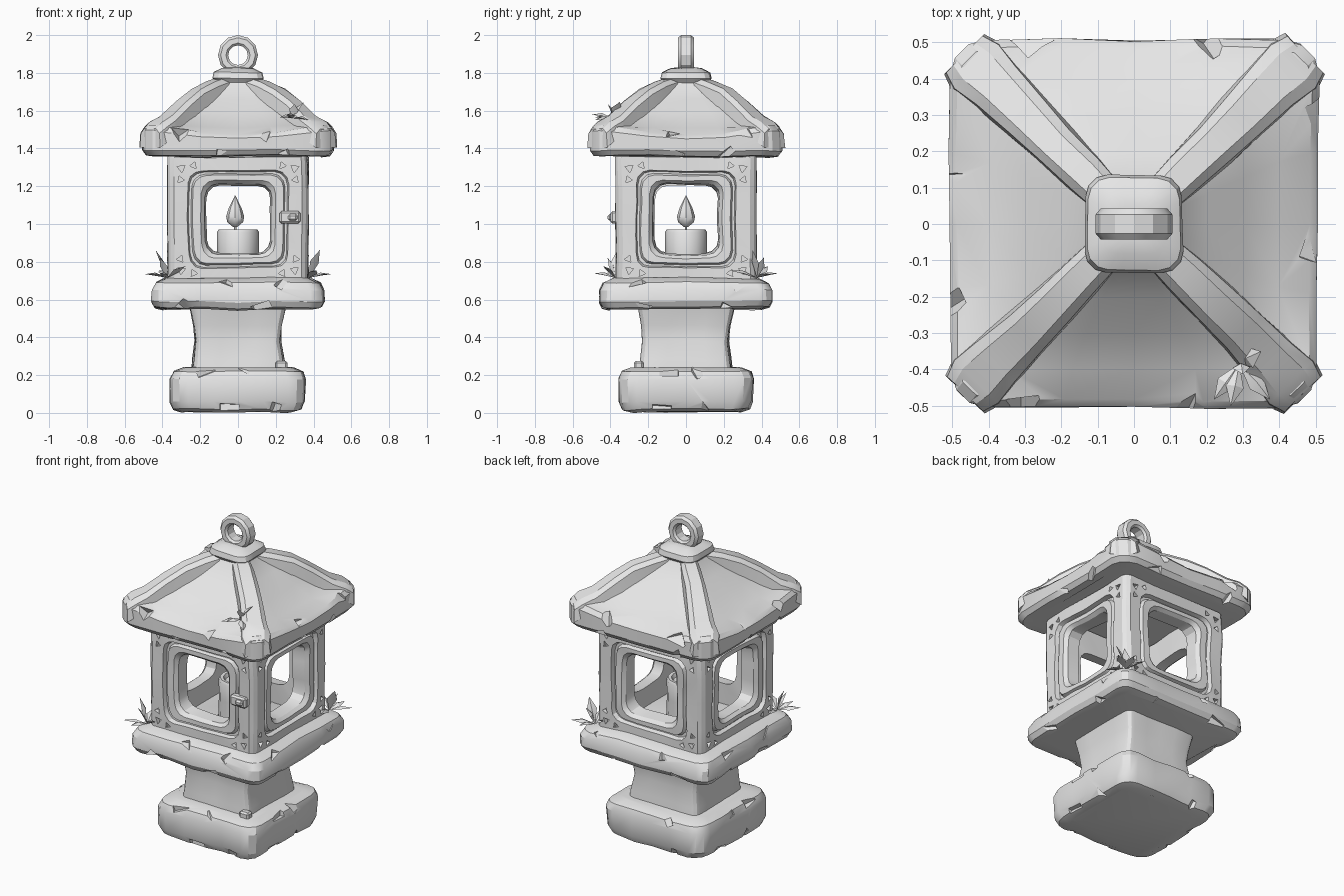
import bpy, bmesh, math, random
from mathutils import Vector, Matrix, Euler, noise

if "Cube" in bpy.data.objects:
    bpy.data.objects.remove(bpy.data.objects["Cube"])

random.seed(4)
stone = bpy.data.materials.new("grey_stone")
stone.diffuse_color = (0.8, 0.8, 0.8, 1)
stone.use_nodes = True
stone.node_tree.nodes["Principled BSDF"].inputs["Base Color"].default_value = stone.diffuse_color


def rough(p, amp):
    """Hand-hewn wobble that depends only on position, so seams stay closed."""
    return p + noise.noise_vector(p * 5.0) * amp


def add_object(name, bm, cutter=None, angle=28):
    bmesh.ops.remove_doubles(bm, verts=bm.verts, dist=0.0005)
    bmesh.ops.recalc_face_normals(bm, faces=bm.faces)
    me = bpy.data.meshes.new(name)
    bm.to_mesh(me)
    bm.free()
    me.materials.append(stone)
    ob = bpy.data.objects.new(name, me)
    bpy.context.collection.objects.link(ob)
    if cutter:
        mod = ob.modifiers.new("cut", 'BOOLEAN')
        mod.operation, mod.solver, mod.object = 'DIFFERENCE', 'EXACT', cutter
        dg = bpy.context.evaluated_depsgraph_get()
        ob.data = bpy.data.meshes.new_from_object(ob.evaluated_get(dg))
        ob.modifiers.clear()
        cutter.hide_render = True
        bpy.data.objects.remove(cutter)
    bpy.ops.object.select_all(action='DESELECT')
    ob.select_set(True)
    bpy.context.view_layer.objects.active = ob
    bpy.ops.object.shade_smooth_by_angle(angle=math.radians(angle))
    return ob


def rect(hw, hh, r, side=3):
    """Rounded rectangle as (u, v) points, with extra points along each side."""
    pts = []
    for k, (sx, sy) in enumerate([(1, 1), (-1, 1), (-1, -1), (1, -1)]):
        for i in range(4):
            a = math.radians(90 * k + 30 * i)
            pts.append(Vector((sx * (hw - r) + r * math.cos(a), sy * (hh - r) + r * math.sin(a))))
    out = []
    for i, p in enumerate(pts):
        out.append(p)
        if i % 4 == 3:
            q = pts[(i + 1) % 16]
            out += [p.lerp(q, (j + 1) / (side + 1)) for j in range(side)]
    return out


def loft(bm, rings, cyclic=False):
    vs = [[bm.verts.new(p) for p in ring] for ring in rings]
    n = len(vs[0])
    for a, b in zip(vs, vs[1:] + (vs[:1] if cyclic else [])):
        for i in range(n):
            bm.faces.new((a[i], a[(i + 1) % n], b[(i + 1) % n], b[i]))
    if not cyclic:
        bm.faces.new(vs[0])
        bm.faces.new(vs[-1])


def chips(edges, count=2, s=0.05):
    """Tumbled cubes along square edges (half width, height, up or down)."""
    bm = bmesh.new()
    for half, z, sign in edges:
        for k in range(4):
            for c in range(count):
                t = (c + random.uniform(0.15, 0.85)) / count * 1.5 - 0.75
                pos = Vector((t * half, -half - s * 0.62, z + sign * s * 0.62))
                m = Matrix.Rotation(k * math.pi / 2, 4, 'Z') @ Matrix.Translation(pos)
                m = m @ Euler([random.uniform(0, 3) for _ in range(3)]).to_matrix().to_4x4()
                m = m @ Matrix.Diagonal((1.4, 1, 1, 1))
                bmesh.ops.create_cube(bm, size=2 * s, matrix=m)
    return add_object("chip_cutter", bm)


def block(name, rings, cutter=None, amp=0.012):
    """Stack of rounded squares: (half width, height, corner radius, corner lift)."""
    bm = bmesh.new()
    loops = []
    for h, z, r, lift in rings:
        loops.append([rough(Vector((p.x, p.y, z + lift * (min(abs(p.x), abs(p.y)) / h) ** 2)), amp)
                      for p in rect(h, h, r)])
    loft(bm, loops)
    return add_object(name, bm, cutter)


# Foot, pedestal and tray
block("base", [(0.29, 0.005, 0.08, 0), (0.335, 0.02, 0.09, 0), (0.353, 0.06, 0.09, 0),
               (0.355, 0.18, 0.09, 0), (0.34, 0.22, 0.09, 0), (0.29, 0.24, 0.08, 0)],
      chips([(0.35, 0.235, 1), (0.35, 0.01, -1)]))
block("pedestal", [(0.245, 0.2, 0.04, 0), (0.238, 0.28, 0.04, 0), (0.225, 0.38, 0.04, 0),
                   (0.232, 0.46, 0.04, 0), (0.255, 0.57, 0.04, 0)])
block("tray", [(0.40, 0.55, 0.06, 0), (0.44, 0.56, 0.07, 0), (0.457, 0.59, 0.07, 0),
               (0.455, 0.65, 0.07, 0), (0.435, 0.69, 0.07, 0), (0.38, 0.715, 0.06, 0)],
      chips([(0.455, 0.70, 1), (0.455, 0.555, -1)]))

# Housing: four framed window walls with pitted corners
ZC = 1.025
profile = [(0.358, 0.33, 0.004, 0.358), (0.338, 0.328, 0.01, 0.372), (0.265, 0.257, 0.07, 0.372),
           (0.258, 0.25, 0.07, 0.345), (0.246, 0.24, 0.07, 0.345), (0.238, 0.232, 0.07, 0.366),
           (0.196, 0.205, 0.07, 0.366), (0.178, 0.188, 0.07, 0.345), (0.17, 0.18, 0.07, 0.27),
           (0.27, 0.33, 0.004, 0.27)]
for k, side in enumerate(["front", "right", "back", "left"]):
    spin = Matrix.Rotation(k * math.pi / 2, 4, 'Z')
    pits = bmesh.new()
    for sx in (-1, 1):
        for sz in (-1, 1):
            for u, v, r, a in [(0.235, 0.285, 0.021, 0.4), (0.3, 0.27, 0.024, 0.9), (0.305, 0.21, 0.021, 1.7)]:
                m = spin @ Matrix.Translation((sx * u, -0.372, ZC + sz * v))
                m = m @ Matrix.Rotation(math.pi / 2, 4, 'X') @ Matrix.Rotation(a * sx * sz, 4, 'Z')
                bmesh.ops.create_cone(pits, cap_ends=True, segments=3, radius1=r, radius2=r,
                                      depth=0.05, matrix=m)
    bm = bmesh.new()
    loft(bm, [[rough(spin @ Vector((p.x, -d, ZC + p.y)), 0.01) for p in rect(hw, hh, r)]
              for hw, hh, r, d in profile], cyclic=True)
    add_object(side + "_window_wall", bm, add_object("pit_cutter", pits))

# Window latch and a loose pebble
for name, pos, size in [("latch", (0.275, -0.375, 1.035), (0.11, 0.05, 0.065)),
                        ("latch_knob", (0.29, -0.4, 1.035), (0.05, 0.03, 0.035)),
                        ("pebble", (0.23, -0.25, 0.25), (0.065, 0.05, 0.05))]:
    bm = bmesh.new()
    bmesh.ops.create_cube(bm, size=1, matrix=Matrix.Translation(pos) @ Matrix.Diagonal((*size, 1)))
    bmesh.ops.bevel(bm, geom=bm.edges[:], offset=0.01, segments=1, affect='EDGES')
    add_object(name, bm)


def lathe(name, profile, seg, x=0, y=0):
    bm = bmesh.new()
    loft(bm, [[Vector((x + r * math.cos(i * math.tau / seg), y + r * math.sin(i * math.tau / seg), z))
               for i in range(seg)] for r, z in profile])
    add_object(name, bm, angle=40)


# Candle
lathe("candle", [(0.115, 0.70), (0.11, 0.85), (0.112, 0.955), (0.104, 0.97), (0.085, 0.968),
                 (0.075, 0.945)], 12)
lathe("wick", [(0.007, 0.93), (0.006, 1.0)], 6, -0.015)
lathe("flame", [(0.012, 0.985), (0.042, 1.01), (0.048, 1.04), (0.034, 1.085), (0.014, 1.125),
                (0.002, 1.15)], 8, -0.015)

# Roof with upswept corners
block("roof", [(0.44, 1.358, 0.09, 0), (0.485, 1.363, 0.1, 0), (0.506, 1.39, 0.1, 0),
               (0.507, 1.455, 0.1, 0.05), (0.487, 1.475, 0.1, 0.06), (0.40, 1.51, 0.06, 0.02),
               (0.30, 1.585, 0.04, 0), (0.2, 1.665, 0.03, 0), (0.12, 1.74, 0.03, 0),
               (0.10, 1.78, 0.03, 0)], chips([(0.505, 1.48, 1), (0.505, 1.36, -1)], 2, 0.045), 0.01)

# Ridge beams along the four roof corners: (distance, top height, half width)
for k, corner in enumerate(["right_back", "left_back", "left_front", "right_front"]):
    spin = Matrix.Rotation(math.pi / 4 + k * math.pi / 2, 4, 'Z')
    bm = bmesh.new()
    rings = []
    for d, z, w in [(0.07, 1.78, 0.05), (0.14, 1.755, 0.055), (0.22, 1.715, 0.06), (0.3, 1.65, 0.066),
                    (0.38, 1.572, 0.075), (0.435, 1.54, 0.085), (0.468, 1.505, 0.07)]:
        rings.append([rough(spin @ Vector((d * math.sqrt(2), a * w, z + b)), 0.008) for a, b in
                      [(-1.1, -0.1), (-1, -0.025), (-0.6, 0), (0.6, 0), (1, -0.025), (1.1, -0.1)]])
    loft(bm, rings)
    add_object(corner + "_roof_ridge", bm)

# Collar and hanging ring
block("collar", [(0.10, 1.73, 0.04, 0), (0.115, 1.75, 0.05, 0), (0.135, 1.772, 0.06, 0),
                 (0.128, 1.803, 0.06, 0), (0.085, 1.825, 0.04, 0), (0.05, 1.83, 0.03, 0)], amp=0.006)
bm = bmesh.new()
section = [(-0.027, 0.03), (-0.015, 0.042), (0.013, 0.042), (0.027, 0.026),
           (0.027, -0.026), (0.013, -0.042), (-0.015, -0.042), (-0.027, -0.03)]
loft(bm, [[Vector(((0.079 + r) * math.sin(a), y, 1.894 + (0.079 + r) * math.cos(a))) for r, y in section]
          for a in [i * math.tau / 12 for i in range(12)]], cyclic=True)
add_object("hanging_ring", bm)


def sprig(name, root, leaves):
    """Leaves as thin folded diamonds: (direction, length, width)."""
    bm = bmesh.new()
    for direction, length, width in leaves:
        d = Vector(direction).normalized()
        side = d.cross(Vector((0.1, 0.2, 1))).normalized()
        up = side.cross(d)
        r = Vector(root)
        mid = r + d * length * 0.55
        base, tip = bm.verts.new(r), bm.verts.new(r + d * length - up * 0.01)
        lf, rt = bm.verts.new(mid + side * width / 2), bm.verts.new(mid - side * width / 2)
        for off, flip in ((0.012, 1), (-0.004, -1)):
            c = bm.verts.new(mid + up * off)
            for f in ((base, rt, c), (rt, tip, c), (tip, lf, c), (lf, base, c)):
                bm.faces.new(f[::flip])
    add_object(name, bm)


# Leaf sprigs on the tray corners and the roof
for name, s in (("left_front_sprig", -1), ("right_back_sprig", 1)):
    sprig(name, (s * 0.375, s * 0.375, 0.715),
          [((s, s * 0.6, 0.25), 0.14, 0.05), ((s * 0.3, s, 0.3), 0.12, 0.05),
           ((s * 0.35, -s * 0.1, 1), 0.16, 0.06), ((s * 0.3, -s, 0.35), 0.15, 0.05),
           ((-s * 0.8, s * 0.5, 0.6), 0.13, 0.05), ((s * 0.3, s * 0.3, 1), 0.12, 0.05)])
sprig("roof_sprig", (0.29, -0.385, 1.56),
      [((-0.5, -0.7, 0.1), 0.12, 0.05), ((-0.2, -1, 0.25), 0.12, 0.05), ((0.8, -0.9, 0.0), 0.13, 0.05),
       ((0.4, 0.25, 0.7), 0.11, 0.06), ((0.1, -0.2, 0.8), 0.08, 0.05)])
